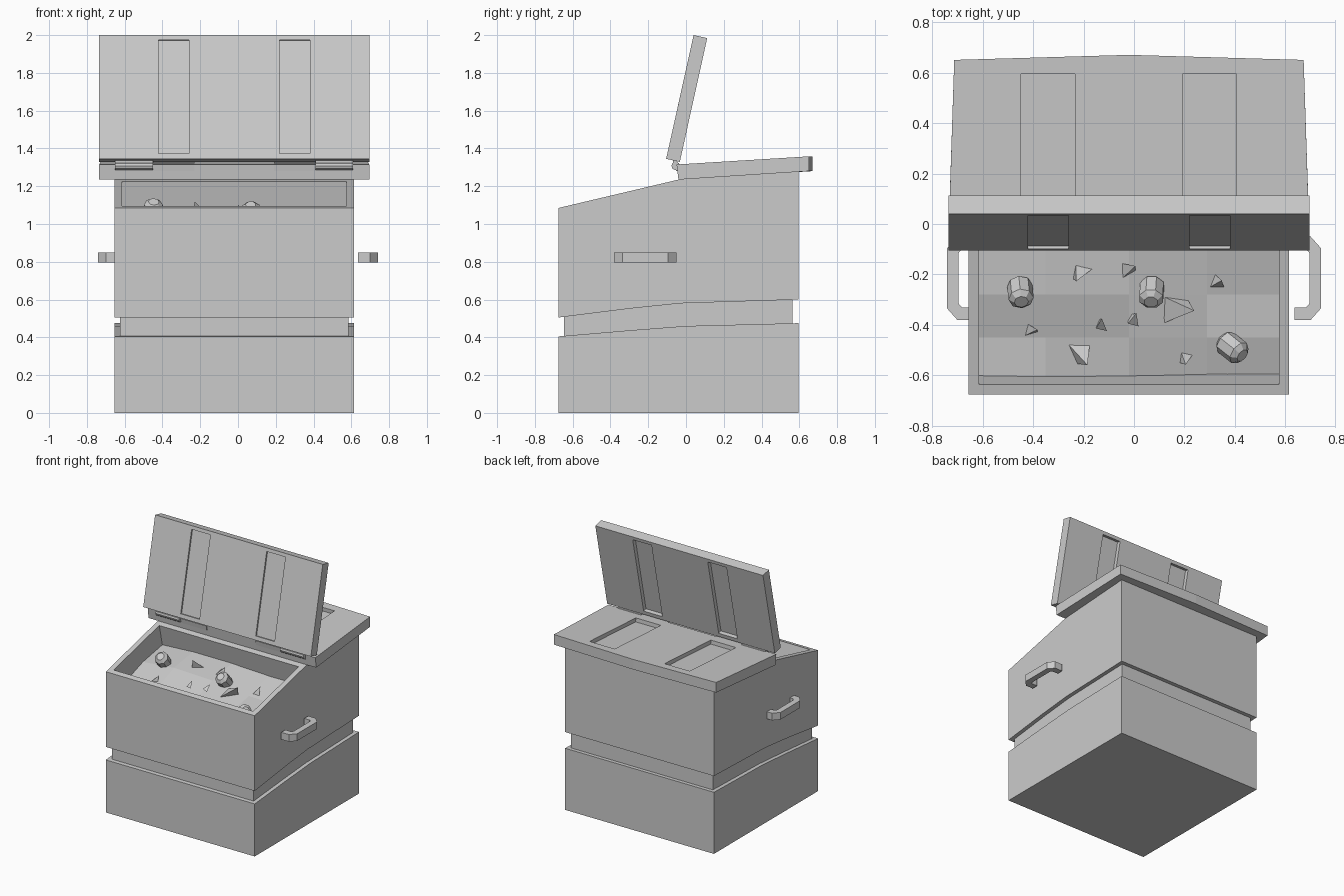
import bpy, bmesh, math, random
from mathutils import Vector, Matrix, Euler

if "Cube" in bpy.data.objects:
    bpy.data.objects.remove(bpy.data.objects["Cube"])
random.seed(4)

GREY = (0.6, 0.6, 0.6, 1)
mat = bpy.data.materials.new("plain grey")
mat.use_nodes = True
mat.diffuse_color = GREY
mat.node_tree.nodes["Principled BSDF"].inputs["Base Color"].default_value = GREY
CX = -0.02  # centre line of the chest


def finish(name, bm):
    bmesh.ops.recalc_face_normals(bm, faces=bm.faces)
    mesh = bpy.data.meshes.new(name)
    bm.to_mesh(mesh)
    bm.free()
    mesh.materials.append(mat)
    ob = bpy.data.objects.new(name, mesh)
    bpy.context.scene.collection.objects.link(ob)
    return ob


def loft(name, sections):
    """Join matching (y, z) profiles, each given with its x position."""
    bm = bmesh.new()
    rings = [[bm.verts.new((x, y, z)) for y, z in pts] for x, pts in sections]
    n = len(rings[0])
    for a, b in zip(rings, rings[1:]):
        for i in range(n):
            bm.faces.new((a[i], a[(i + 1) % n], b[(i + 1) % n], b[i]))
    bm.faces.new(rings[0])
    bm.faces.new(rings[-1])
    return finish(name, bm)


def prism(name, x0, x1, pts):
    return loft(name, [(x0, pts), (x1, pts)])


def cut(ob, cutter):
    mod = ob.modifiers.new("cut", "BOOLEAN")
    mod.operation, mod.solver, mod.object = "DIFFERENCE", "EXACT", cutter
    bpy.context.view_layer.objects.active = ob
    bpy.ops.object.modifier_apply(modifier=mod.name)
    bpy.data.objects.remove(cutter)


def frame(origin, end):
    """Map (along, depth) on a tilted plane to (y, z)."""
    o = Vector(origin)
    u = (Vector(end) - o).normalized()
    n = Vector((u.y, -u.x))
    return lambda a, d: tuple(o + u * a + n * d)


def slab(f, a0, a1, d0, d1):
    return [f(a0, d0), f(a1, d0), f(a1, d1), f(a0, d1)]


# Body: lower block, inset band and upper block with a bent seam
FRONT, BACK, HALF = -0.675, 0.595, 0.635
low_seam = [(BACK, 0.475), (0, 0.46), (-0.3, 0.437), (FRONT, 0.405)]
high_seam = [(FRONT, 0.505), (-0.3, 0.552), (-0.03, 0.58), (BACK, 0.6)]
prism("lower_body", CX - HALF, CX + HALF, [(FRONT, 0), (BACK, 0)] + low_seam)
prism("inset_band", CX - HALF + 0.03, CX + HALF - 0.03,
      [(FRONT + 0.03, 0.35), (BACK - 0.03, 0.35), (BACK - 0.03, 0.65), (FRONT + 0.03, 0.65)])
upper = prism("upper_body", CX - HALF, CX + HALF,
              high_seam + [(BACK, 1.28), (-0.04, 1.235), (FRONT, 1.085)])

# Sloping opening cut square to the sloped top
rim = frame((FRONT, 1.085), (-0.04, 1.235))
cut(upper, prism("opening_cutter", CX - 0.595, CX + 0.595, slab(rim, 0.04, 0.61, -0.05, 0.24)))


# Uneven filling
def ground(x, y):
    bump = 0.02 * math.cos((x + 0.25) * 4.5) + 0.012 * math.sin(y * 14 + x * 3)
    return 1.085 + (y - FRONT) * 0.236 - 0.162 + bump


bm = bmesh.new()
xs = (-0.62, -0.35, -0.02, 0.29, 0.58)
ys = (-0.65, -0.45, -0.28, -0.02)
grid = [[bm.verts.new((x, y, ground(x, y))) for x in xs] for y in ys]
for r, s in zip(grid, grid[1:]):
    for i in range(len(xs) - 1):
        bm.faces.new((r[i], r[i + 1], s[i + 1], s[i]))
finish("filling", bm)


def rest(name, bm, x, y, lift, turn):
    bm.transform(Matrix.Translation((x, y, ground(x, y) + lift)) @ Euler(turn).to_matrix().to_4x4())
    finish(name, bm)


# Chamfered pebbles
for x, y, turn in ((-0.45, -0.27, (0.7, 0, 0.1)), (0.07, -0.27, (0.7, 0.2, -0.3)),
                   (0.39, -0.49, (1, 0, 0.9))):
    bm = bmesh.new()
    bmesh.ops.create_cone(bm, cap_ends=True, segments=8, radius1=0.05, radius2=0.05, depth=0.12)
    rims = [e for e in bm.edges if abs(e.verts[0].co.z - e.verts[1].co.z) < 0.01]
    bmesh.ops.bevel(bm, geom=rims, offset=0.02, segments=1, affect="EDGES")
    rest("pebble", bm, x, y, 0.03, turn)

# Pointed shards
for x, y, size, heading in ((-0.22, -0.2, 0.075, 0.4), (-0.02, -0.18, 0.075, 2.6),
                            (0.33, -0.23, 0.08, 2.2), (0.19, -0.33, 0.1, 1),
                            (-0.21, -0.52, 0.1, 0.9), (0.2, -0.53, 0.07, 0.5),
                            (-0.4, -0.42, 0.05, 2.4), (-0.13, -0.39, 0.04, 2.2),
                            (0, -0.37, 0.04, 2.3)):
    bm = bmesh.new()
    bmesh.ops.create_cone(bm, cap_ends=True, segments=3, radius1=size * 0.75, radius2=0, depth=size * 1.4)
    bm.transform(Matrix.Diagonal((1.2, 0.7, 1, 1)))
    rest("shard", bm, x, y, size * 0.2, (random.uniform(0.3, 0.8), random.uniform(-0.5, 0.5), heading))

# Fixed rear lid, with a slightly bowed back edge
LID = 0.715


def lid_profile(back):
    return [(-0.04, 1.235), (back, 1.28), (back, 1.358), (-0.05, 1.315)]


lid = loft("rear_lid", [(CX - LID, lid_profile(0.65)), (CX, lid_profile(0.67)), (CX + LID, lid_profile(0.65))])
for v in lid.data.vertices:
    if v.co.y > 0.3:
        v.co.x = CX + (v.co.x - CX) * 0.968
lid_top = frame((-0.05, 1.315), (0.65, 1.358))

# Raised flap, leaning back
flap_face = frame((-0.105, 1.345), (0.04, 2.0))
flap = prism("raised_flap", CX - LID, CX + LID, slab(flap_face, 0, 0.671, 0, 0.074))

for side in (-1, 1):
    x = CX + side * 0.32
    # Recessed panels in both lids
    cut(lid, prism("lid_cutter", x - 0.107, x + 0.107, slab(lid_top, 0.08, 0.645, -0.05, 0.03)))
    for d0, d1 in ((-0.05, 0.012), (0.044, 0.12)):
        cut(flap, prism("flap_cutter", x - 0.08, x + 0.08, slab(flap_face, 0.03, 0.645, d0, d1)))

    # Hinges: a barrel and a leaf on each side
    ends = sorted((CX + side * 0.43, CX + side * 0.63))
    barrel = [(-0.055 + 0.022 * math.cos(t * math.tau / 10), 1.308 + 0.022 * math.sin(t * math.tau / 10))
              for t in range(10)]
    prism("hinge_barrel", *ends, barrel)
    prism("hinge_flap_leaf", *ends, [(-0.07, 1.31), (-0.05, 1.31), (-0.045, 1.345), (-0.07, 1.345)])
    ends = sorted((CX + side * 0.21, CX + side * 0.63))
    prism("hinge_lid_leaf", *ends, [(-0.052, 1.28), (-0.03, 1.28), (-0.03, 1.315), (-0.058, 1.315)])

    # Bracket handle: a chamfered strip in plan, extruded upwards
    half = [(0.635, 0.165), (0.7, 0.165), (0.74, 0.12)]
    inner = [(0.695, 0.1), (0.682, 0.115), (0.635, 0.115)]
    plan = [(px, -0.215 - py) for px, py in half] + [(px, -0.215 + py) for px, py in reversed(half)]
    plan += [(px, -0.215 + py) for px, py in reversed(inner)] + [(px, -0.215 - py) for px, py in inner]
    bm = bmesh.new()
    base = bm.faces.new([bm.verts.new((side * px, py, 0.795)) for px, py in plan])
    out = bmesh.ops.extrude_face_region(bm, geom=[base])["geom"]
    bmesh.ops.translate(bm, verts=[g for g in out if isinstance(g, bmesh.types.BMVert)], vec=(0, 0, 0.055))
    finish("left_handle" if side > 0 else "right_handle", bm)
